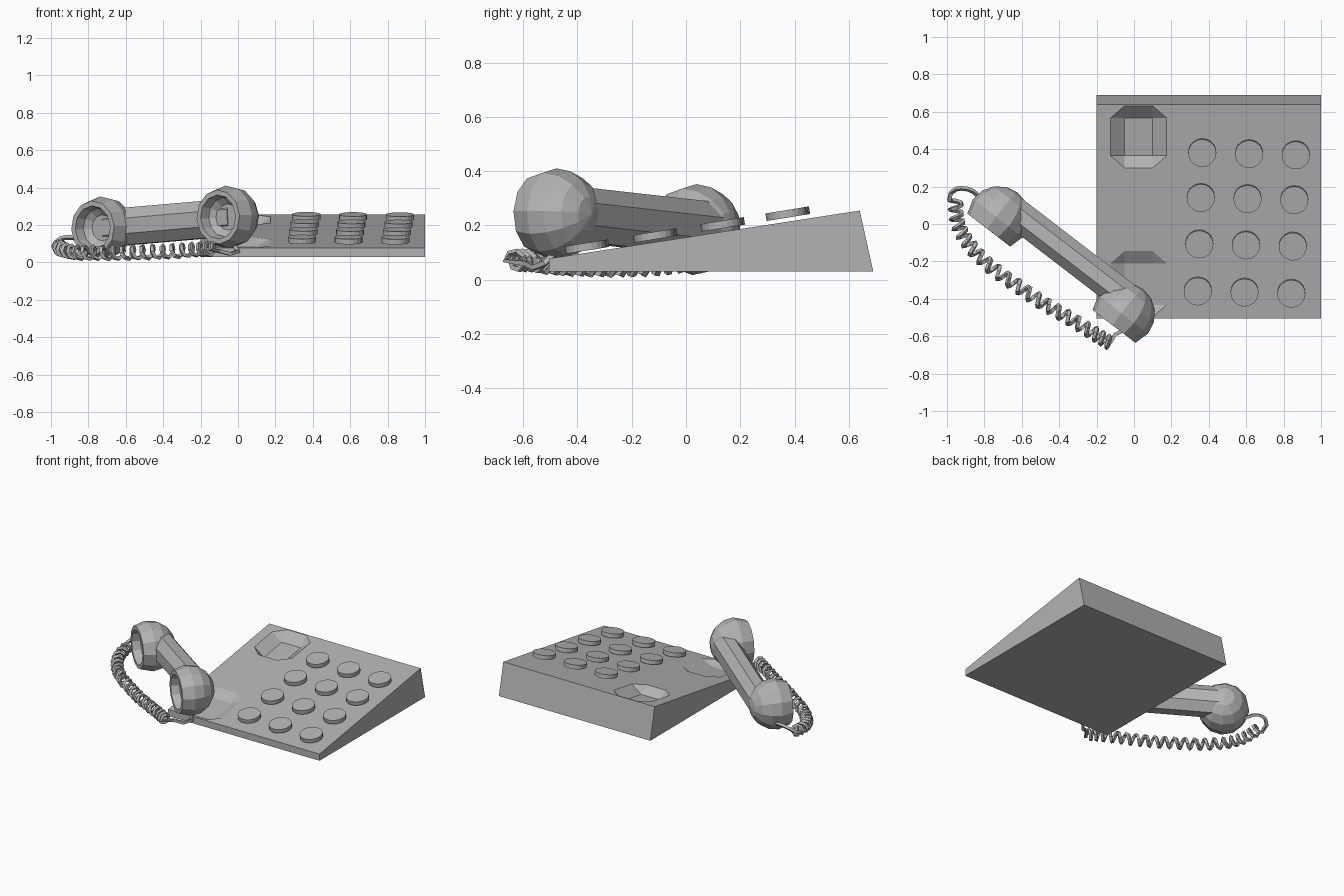
import bpy, bmesh
from math import sin, cos, pi
from mathutils import Vector, Matrix

cube = bpy.data.objects.get("Cube")
if cube:
    bpy.data.objects.remove(cube, do_unlink=True)

grey = bpy.data.materials.new("plain_grey")
grey.use_nodes = True
colour = (0.45, 0.45, 0.45, 1)
grey.diffuse_color = colour
grey.node_tree.nodes["Principled BSDF"].inputs["Base Color"].default_value = colour


def finish(name, bm):
    """Turn a bmesh into a flat-shaded grey object."""
    bmesh.ops.recalc_face_normals(bm, faces=bm.faces)
    mesh = bpy.data.meshes.new(name)
    bm.to_mesh(mesh)
    bm.free()
    mesh.materials.append(grey)
    obj = bpy.data.objects.new(name, mesh)
    bpy.context.collection.objects.link(obj)
    return obj


def loft(name, rings, closed_ends=True):
    """Skin a list of rings that have equal point counts."""
    bm = bmesh.new()
    loops = [[bm.verts.new(p) for p in ring] for ring in rings]
    for a, b in zip(loops, loops[1:]):
        for i in range(len(a)):
            j = (i + 1) % len(a)
            bm.faces.new((a[i], a[j], b[j], b[i]))
    if closed_ends:
        bm.faces.new(loops[0])
        bm.faces.new(loops[-1])
    return finish(name, bm)


# Wedge-shaped base
side = [(-0.505, 0.03), (-0.505, 0.078), (0.64, 0.255), (0.69, 0.03)]
base = loft("base", [[(x, y, z) for y, z in side] for x in (-0.2, 1.0)])


def top_z(y):
    return 0.078 + (y + 0.505) * 0.1546


# Two chamfered cradle pits cut into the sloped top
for y0, y1, depth in ((-0.497, -0.145, 0.035), (0.3, 0.632, 0.055)):
    bm = bmesh.new()
    bevel = 0.065
    for sx in (-1, 1):
        for y, inner in ((y0, y0 + bevel), (y1, y1 - bevel)):
            for lift in (0, 0.06):
                bm.verts.new((0.025 + sx * 0.075, y, top_z(y) + lift))
                bm.verts.new((0.025 + sx * 0.15, inner, top_z(inner) + lift))
            bm.verts.new((0.025 + sx * 0.075, inner, top_z(inner) - depth))
    bmesh.ops.convex_hull(bm, input=bm.verts)
    bmesh.ops.dissolve_limit(bm, angle_limit=0.01, verts=bm.verts, edges=bm.edges)
    cutter = finish("pit_cutter", bm)
    cutter.hide_render = True
    cut = base.modifiers.new("pit", "BOOLEAN")
    cut.operation = "DIFFERENCE"
    cut.solver = "EXACT"
    cut.object = cutter
    bpy.context.view_layer.objects.active = base
    bpy.ops.object.modifier_apply(modifier=cut.name)
    bpy.data.objects.remove(cutter, do_unlink=True)

# Keypad: a slightly skewed grid of round buttons hovering over the slope
for row, row_y in enumerate((0.375, 0.135, -0.113, -0.365)):
    for col in range(3):
        x = 0.365 - row * 0.008 + col * 0.25
        y = row_y - (col - 1) * 0.006
        bm = bmesh.new()
        bmesh.ops.create_cone(
            bm, cap_ends=True, segments=20, radius1=0.075, radius2=0.075, depth=0.028,
            matrix=Matrix.Translation((x, y, 0.122 + (y + 0.365) * 0.164))
            @ Matrix.Rotation(0.16, 4, "X"))
        finish(f"button_{row + 1}_{col + 1}", bm)

# Handset lying on its side, cups facing front right
ear = Vector((-0.725, 0.035, 0.185))
mouth = Vector((-0.055, -0.48, 0.243))
along = (mouth - ear).normalized()
facing = Vector((0, 0, 1)).cross(along).normalized() * -1
up = along.cross(facing)
if up.z < 0:
    up = -up

# Bar with an eight-sided section, hugging the back of the cups
section = [(cos(a) * 0.088 - 0.076, sin(a) * 0.108)
           for a in (pi / 8 + i * pi / 4 for i in range(8))]
loft("handset_bar", [[p + facing * f + up * u for f, u in section]
                     for p in (ear, mouth)])

# Hollow ball-shaped cups, turned about the facing direction
R = 0.168
profile = [(R * sin(t), -R * cos(t)) for t in (0.01, 0.4, 0.8, 1.2, 1.6, 2.1)]
profile += [(0.118, 0.085), (0.105, 0.03), (0.07, 0.0)]
for name, centre in (("ear_cup", ear), ("mouth_cup", mouth)):
    loft(name, [[centre + facing * f + (along * cos(a) + up * sin(a)) * r
                 for a in (i * pi / 6 for i in range(12))] for r, f in profile])


# Cord: a smooth lead followed by a coil, swept with a square section
def sample(points, t):
    """Catmull-Rom position at t in 0..1 along the points."""
    pts = [Vector(p) for p in points]
    pts = [pts[0] * 2 - pts[1]] + pts + [pts[-1] * 2 - pts[-2]]
    s = min(t, 0.9999) * (len(pts) - 3)
    i, f = int(s), s % 1
    a, b, c, d = pts[i:i + 4]
    return 0.5 * (2 * b + (c - a) * f + (2 * a - 5 * b + 4 * c - d) * f * f
                  + (3 * b - a - 3 * c + d) * f ** 3)


lead = [(-0.81, 0.13, 0.1), (-0.87, 0.18, 0.13), (-0.94, 0.19, 0.13), (-0.98, 0.165, 0.1)]
path = [(-0.955, 0.13, 0.09), (-0.94, 0, 0.07), (-0.88, -0.11, 0.055),
        (-0.77, -0.225, 0.052), (-0.63, -0.325, 0.052), (-0.49, -0.42, 0.055),
        (-0.35, -0.5, 0.06), (-0.22, -0.58, 0.07), (-0.13, -0.635, 0.07)]
tail = [(-0.1, -0.59, 0.06), (-0.04, -0.56, 0.045), (0, -0.52, 0.06), (-0.03, -0.48, 0.1)]
turns, steps = 21, 7
points = [sample(lead, i / 7) for i in range(8)]
for i in range(turns * steps + 1):
    t = i / (turns * steps)
    p = sample(path, t)
    heading = (sample(path, min(t + 0.01, 1)) - sample(path, max(t - 0.01, 0))).normalized()
    across = heading.cross(Vector((0, 0, 1))).normalized()
    a = 2 * pi * i / steps
    points.append(p + (across * cos(a) + heading.cross(across) * sin(a)) * 0.033)
points += [Vector(p) for p in tail]

curve = bpy.data.curves.new("cord", "CURVE")
curve.dimensions = "3D"
curve.bevel_depth = 0.013
curve.bevel_resolution = 0
curve.use_fill_caps = True
spline = curve.splines.new("POLY")
spline.points.add(len(points) - 1)
for slot, p in zip(spline.points, points):
    slot.co = (*p, 1)
spline.use_smooth = False
curve.materials.append(grey)
cord = bpy.data.objects.new("cord", curve)
bpy.context.collection.objects.link(cord)
bpy.ops.object.select_all(action="DESELECT")
cord.select_set(True)
bpy.context.view_layer.objects.active = cord
bpy.ops.object.convert(target="MESH")
